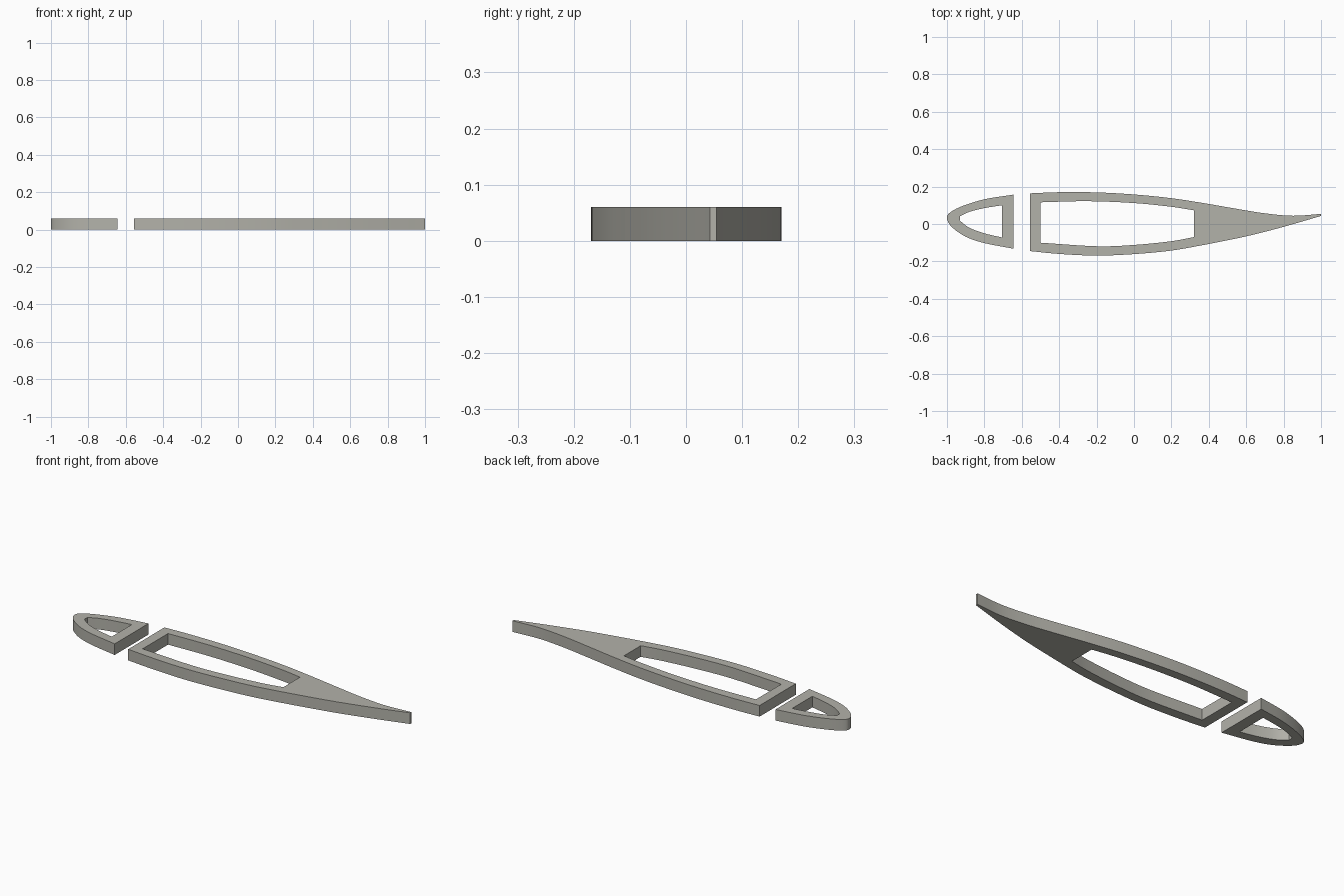
import bpy
import bmesh
import math
from mathutils import Vector

THICKNESS = 0.06

cube = bpy.data.objects.get("Cube")
if cube:
    bpy.data.objects.remove(cube, do_unlink=True)

grey = bpy.data.materials.new("warm grey")
grey.use_nodes = True
colour = (0.45, 0.445, 0.40, 1)
grey.diffuse_color = colour
grey.node_tree.nodes["Principled BSDF"].inputs["Base Color"].default_value = colour


def smooth(points, steps=5):
    """Catmull-Rom curve through the points."""
    p = [Vector(q) for q in points]
    p = [2 * p[0] - p[1]] + p + [2 * p[-1] - p[-2]]
    path = []
    for a, b, c, d in zip(p, p[1:], p[2:], p[3:]):
        for i in range(steps):
            t = i / steps
            path.append(0.5 * (2 * b + (c - a) * t + (2 * a - 5 * b + 4 * c - d) * t**2
                               + (3 * b - a - 3 * c + d) * t**3))
    return path + [p[-2]]


def plate(name, *loops):
    """Fill the outline, leaving inner loops open, and extrude it upwards."""
    bm = bmesh.new()
    edges = []
    for loop in loops:
        verts = [bm.verts.new((v.x, v.y, 0)) for v in loop]
        edges += [bm.edges.new((v, verts[i - 1])) for i, v in enumerate(verts)]
    bmesh.ops.triangle_fill(bm, edges=edges, use_beauty=True, normal=(0, 0, 1))
    new = bmesh.ops.extrude_face_region(bm, geom=bm.faces[:], use_keep_orig=True)["geom"]
    top = [g for g in new if isinstance(g, bmesh.types.BMVert)]
    bmesh.ops.translate(bm, verts=top, vec=(0, 0, THICKNESS))
    bmesh.ops.recalc_face_normals(bm, faces=bm.faces[:])
    mesh = bpy.data.meshes.new(name)
    bm.to_mesh(mesh)
    bm.free()
    mesh.materials.append(grey)
    obj = bpy.data.objects.new(name, mesh)
    bpy.context.collection.objects.link(obj)
    bpy.ops.object.select_all(action="DESELECT")
    obj.select_set(True)
    bpy.context.view_layer.objects.active = obj
    bpy.ops.object.shade_smooth_by_angle(angle=math.radians(25))


# Leading edge with its pointed opening
nose_outer = smooth([(-0.645, 0.157), (-0.8, 0.132), (-0.92, 0.095), (-0.985, 0.06),
                     (-1, 0.03), (-0.975, -0.015), (-0.9, -0.068), (-0.8, -0.102),
                     (-0.645, -0.132)])
nose_hole = (smooth([(-0.705, 0.1), (-0.8, 0.085), (-0.88, 0.065), (-0.93, 0.042)])
             + smooth([(-0.932, 0.018), (-0.88, -0.02), (-0.8, -0.05), (-0.705, -0.072)]))
plate("leading_edge", nose_outer, nose_hole)

# Middle frame between the spar gap and the tail
upper = smooth([(-0.555, 0.164), (-0.4, 0.17), (-0.2, 0.169), (0, 0.158),
                (0.2, 0.138), (0.39, 0.109)])
lower = smooth([(0.39, -0.109), (0.2, -0.142), (0, -0.161), (-0.2, -0.169),
                (-0.4, -0.16), (-0.555, -0.145)])
hole_upper = smooth([(-0.5, 0.116), (-0.25, 0.122), (0, 0.112), (0.2, 0.092), (0.32, 0.073)])
hole_lower = smooth([(0.32, -0.07), (0.2, -0.092), (0, -0.112), (-0.2, -0.119), (-0.5, -0.1)])
plate("middle_frame", upper + lower, hole_upper + hole_lower)

# Solid tapering tail
tail_upper = smooth([(0.39, 0.109), (0.55, 0.081), (0.7, 0.057), (0.85, 0.044), (1, 0.054)])
tail_lower = smooth([(1, 0.043), (0.8, -0.015), (0.6, -0.066), (0.39, -0.109)])
plate("trailing_edge", tail_upper + tail_lower)
